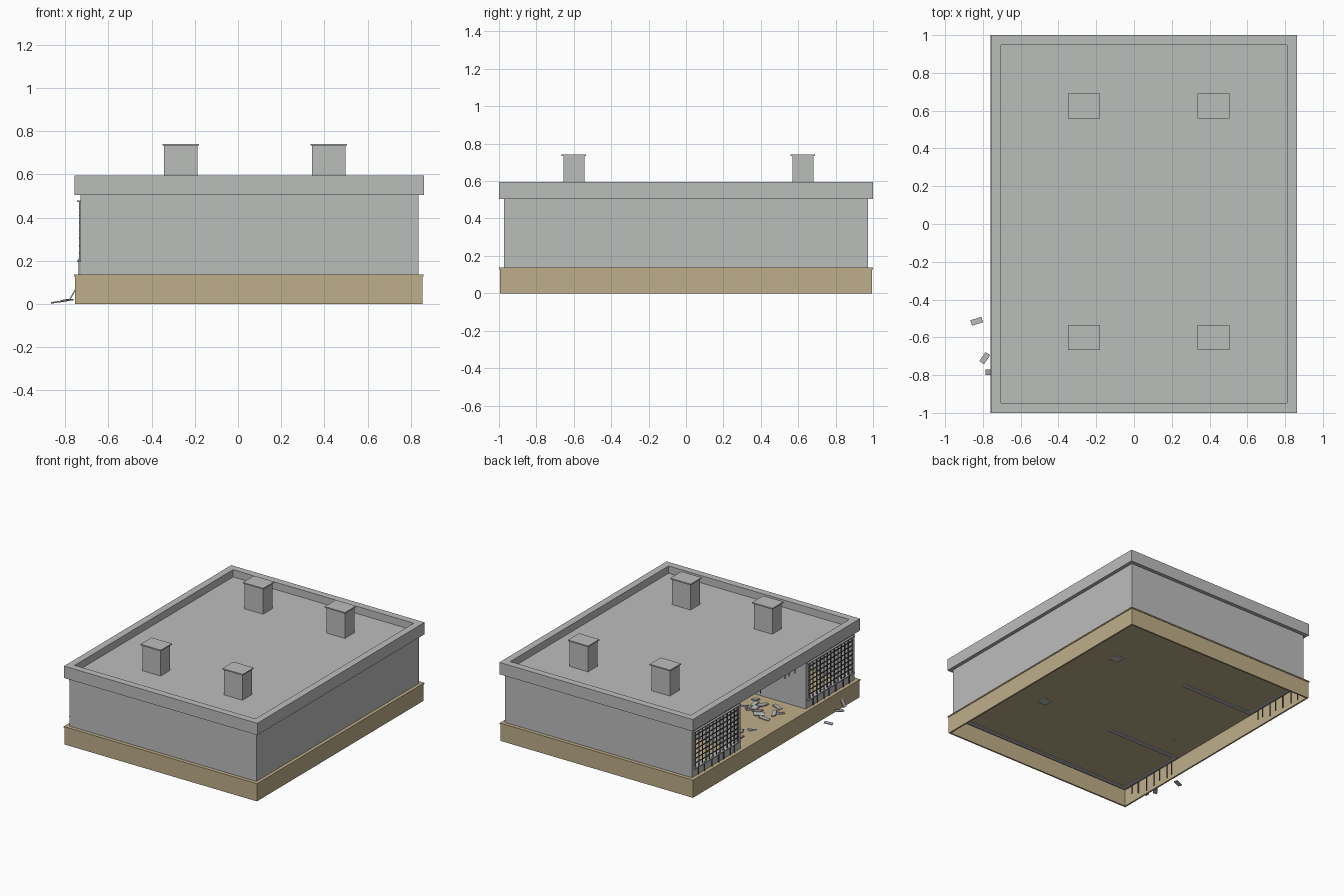
import bpy, bmesh, math, random
from mathutils import Matrix, Vector, Euler

random.seed(4)
old = bpy.data.objects.get("Cube")
if old:
    bpy.data.objects.remove(old, do_unlink=True)


def material(name, r, g, b):
    m = bpy.data.materials.new(name)
    m.use_nodes = True
    m.diffuse_color = (r, g, b, 1)
    m.node_tree.nodes["Principled BSDF"].inputs["Base Color"].default_value = (r, g, b, 1)
    return m


GREY = material("concrete_grey", 0.50, 0.51, 0.50)
TAN = material("sand_tan", 0.52, 0.42, 0.25)
DARK = material("dark_iron", 0.10, 0.10, 0.10)


def build(name, mat, boxes):
    """One object from boxes given as (x0, x1, y0, y1, z0, z1[, rotation])."""
    bm = bmesh.new()
    for b in boxes:
        x0, x1, y0, y1, z0, z1 = b[:6]
        rot = Euler(b[6]).to_matrix().to_4x4() if len(b) > 6 else Matrix()
        centre = Vector(((x0 + x1) / 2, (y0 + y1) / 2, (z0 + z1) / 2))
        size = Matrix.Diagonal((x1 - x0, y1 - y0, z1 - z0, 1))
        bmesh.ops.create_cube(bm, size=1, matrix=Matrix.Translation(centre) @ rot @ size)
    me = bpy.data.meshes.new(name)
    bm.to_mesh(me)
    bm.free()
    me.materials.append(mat)
    ob = bpy.data.objects.new(name, me)
    bpy.context.collection.objects.link(ob)
    return ob


def ring(x0, x1, y0, y1, z0, z1, t):
    """Four boxes forming a rectangular frame of thickness t."""
    return [(x0, x1, y0, y0 + t, z0, z1), (x0, x1, y1 - t, y1, z0, z1),
            (x0, x0 + t, y0 + t, y1 - t, z0, z1), (x1 - t, x1, y0 + t, y1 - t, z0, z1)]


# Hollow plinth, its lip and the floor
build("plinth_walls", TAN, ring(-.755, .855, -.995, .995, 0, .13, .012))
build("floor_slab", TAN, [(-.76, .86, -1, 1, .128, .137)])

# Outer walls on three sides, the fourth side is open in the middle
T = .03
build("outer_walls", GREY, [
    (-.71, .835, -.972, -.972 + T, .122, .505),
    (-.71, .835, .972 - T, .972, .122, .505),
    (.835 - T, .835, -.942, .942, .122, .505)])

# Partitions and columns inside
build("partition_walls", GREY, [(-.73, -.12, s * .405 - .015, s * .405 + .015, .122, .505)
                                for s in (-1, 1)])
build("columns", GREY, [(.45, .52, s * .39 - .035, s * .39 + .035, .122, .505) for s in (-1, 1)])

# Window bays either side of the opening
for s, side in ((-1, "front"), (1, "back")):
    def span(a, b):
        return (a, b) if s > 0 else (-b, -a)
    build(side + "_window_wall", GREY, [
        (-.73, -.705, *span(.39, .972), .122, .2),
        (-.73, -.705, *span(.39, .972), .475, .505),
        (-.73, -.705, *span(.945, .972), .2, .475),
        (-.73, -.705, *span(.39, .42), .2, .475)])
    build(side + "_window_frame", GREY, [
        (-.745, -.70, *span(.405, .955), .196, .204),
        (-.745, -.70, *span(.405, .955), .472, .48)]
        + [(-.735, -.715, *span(y - .007, y + .007), .2, .475) for y in (.43, .60, .77, .935)])
    # Iron grille, with loose bars hanging below it
    bars = [(-.737, -.731, *span(y - .003, y + .003), .2, .475)
            for y in [.43 + i * .505 / 12 for i in range(13)]]
    bars += [(-.737, -.731, *span(.42, .945), z - .003, z + .003)
             for z in [.235 + i * .035 for i in range(7)]]
    bars += [(-.739, -.733, *span(y - .003, y + .003), .015 + random.uniform(0, .05), .21)
             for y in (.47, .52, .60, .66, .74, .83, .90)]
    build(side + "_window_grille", DARK, bars)

# Roof: deck, parapet and four capped vents
build("roof_deck", GREY, [(-.75, .85, -.99, .99, .505, .54)])
build("parapet", GREY, ring(-.757, .862, -1, 1, .505, .595, .053))
vents = [(x, y) for x in (-.265, .42) for y in (-.6, .625)]
build("roof_vents", GREY, [(x - .077, x + .077, y - .056, y + .056, .54, .733) for x, y in vents])
build("vent_caps", GREY, [(x - .085, x + .085, y - .066, y + .066, .733, .742) for x, y in vents])

# Broken rods hanging from the lintel over the opening
build("hanging_rods", DARK, [(-.70, -.694, y, y + .006, .505 - random.uniform(.03, .08), .51)
                             for y in (-.36, -.31, -.24, -.19, .1, .22, .33)])

# Rubble on the floor of the open bay
rubble = []
for i in range(30):
    x, y = random.uniform(-.65, -.05), random.uniform(-.35, .3)
    if i < 16:
        x, y = random.gauss(-.47, .08), random.gauss(-.16, .09)
    w, d = random.uniform(.025, .04), random.uniform(.012, .02)
    z = random.uniform(.137, .15)
    rubble.append((x - w, x + w, y - d, y + d, z - .004, z + .004,
                   (random.uniform(-.25, .25), random.uniform(-.25, .25), random.uniform(0, 3.1))))
build("floor_rubble", GREY, rubble)

# Slabs fallen outside against the plinth
build("fallen_slabs", GREY, [
    (-.863, -.803, -.53, -.50, .007, .013, (0, math.radians(-8), math.radians(18))),
    (-.819, -.761, -.725, -.695, .015, .021, (0, math.radians(-5), math.radians(55))),
    (-.80, -.73, -.80, -.77, .042, .048, (0, math.radians(-60), 0))])
